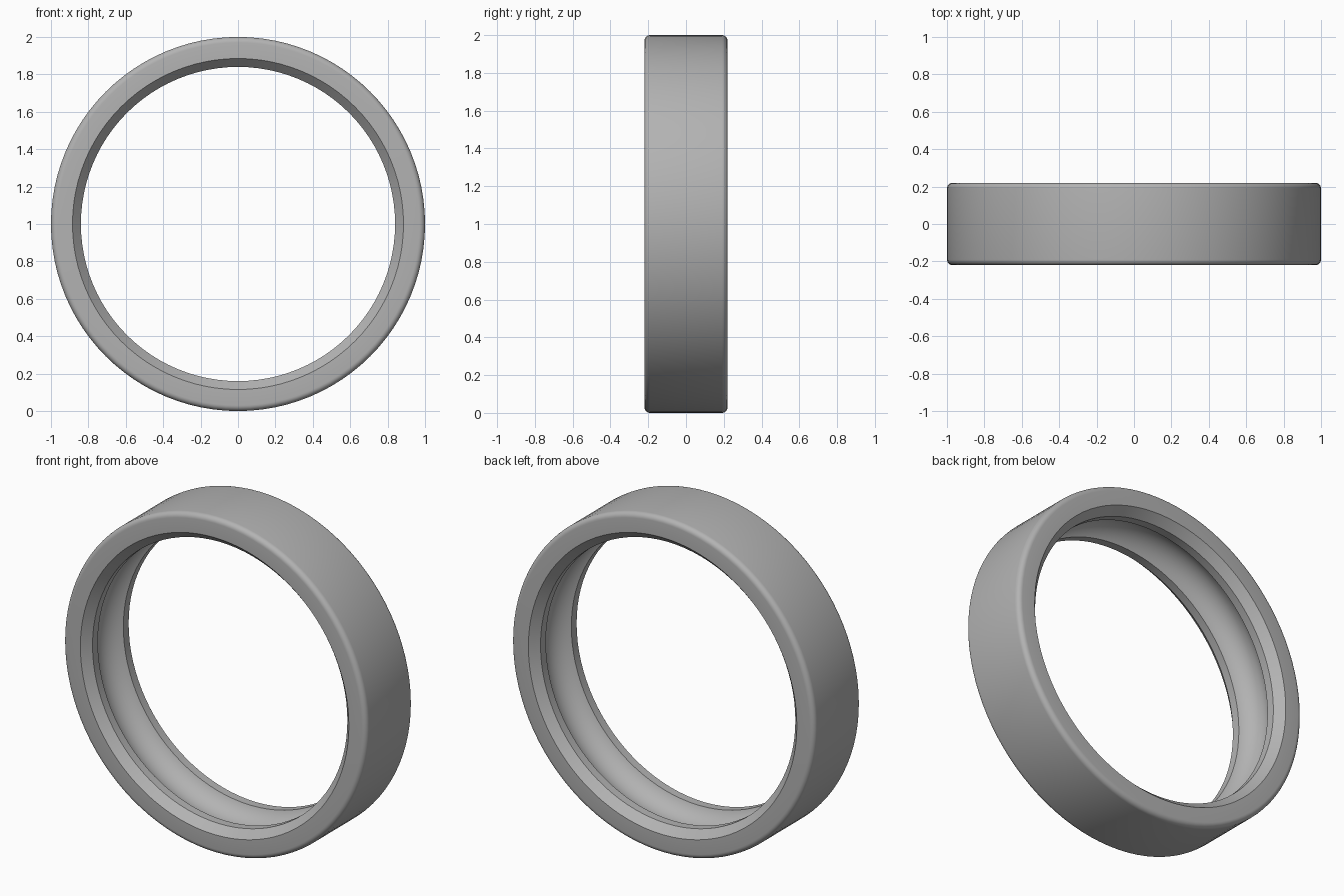
import bpy, bmesh
from math import sin, cos, pi, sqrt, radians
from mathutils import Vector, Matrix

old = bpy.data.objects.get("Cube")
if old:
    bpy.data.objects.remove(old, do_unlink=True)

STEPS = 96
OUTER, HALF, FILLET = 1.0, 0.22, 0.03
MOUTH, LAND, CHAMFER = 0.885, 0.84, 0.05
GROOVE_HALF, GROOVE_DEPTH = 0.12, 0.08

steel = bpy.data.materials.new("steel grey")
steel.use_nodes = True
grey = (0.45, 0.45, 0.45, 1)
steel.diffuse_color = grey
steel.node_tree.nodes["Principled BSDF"].inputs["Base Color"].default_value = grey


def half_profile():
    """Radius and depth from the groove edge out to the rounded rim."""
    pts = [(LAND, GROOVE_HALF), (LAND, HALF - CHAMFER), (MOUTH, HALF)]
    for i in range(7):
        a = pi / 2 * (1 - i / 6)
        pts.append((OUTER - FILLET * (1 - cos(a)), HALF - FILLET * (1 - sin(a))))
    return pts


def groove_profile(n=16):
    """Circular arc of the ball track, from back to front."""
    r = (GROOVE_HALF ** 2 + GROOVE_DEPTH ** 2) / (2 * GROOVE_DEPTH)
    centre = LAND + GROOVE_DEPTH - r
    ys = [GROOVE_HALF * cos(pi * i / n) for i in range(1, n)]
    return [(centre + sqrt(r * r - y * y), -y) for y in ys]


# Closed cross-section: groove, back lip and rim, front rim and lip
back = half_profile()
front = [(r, -y) for r, y in reversed(back)]
section = groove_profile() + back + front

# Turn the section around the ring's axis
bm = bmesh.new()
verts = [bm.verts.new((r, y, 0)) for r, y in section]
edges = [bm.edges.new((v, verts[(i + 1) % len(verts)])) for i, v in enumerate(verts)]
bmesh.ops.spin(bm, geom=verts + edges, cent=Vector(), axis=(0, 1, 0),
               angle=2 * pi, steps=STEPS, use_merge=True)
bmesh.ops.remove_doubles(bm, verts=bm.verts, dist=1e-5)
bmesh.ops.transform(bm, matrix=Matrix.Translation((0, 0, OUTER)), verts=bm.verts)
bmesh.ops.recalc_face_normals(bm, faces=bm.faces)

mesh = bpy.data.meshes.new("bearing_outer_ring")
bm.to_mesh(mesh)
bm.free()
mesh.materials.append(steel)
ring = bpy.data.objects.new("bearing_outer_ring", mesh)
bpy.context.collection.objects.link(ring)
bpy.context.view_layer.objects.active = ring
ring.select_set(True)
bpy.ops.object.shade_smooth_by_angle(angle=radians(30))
